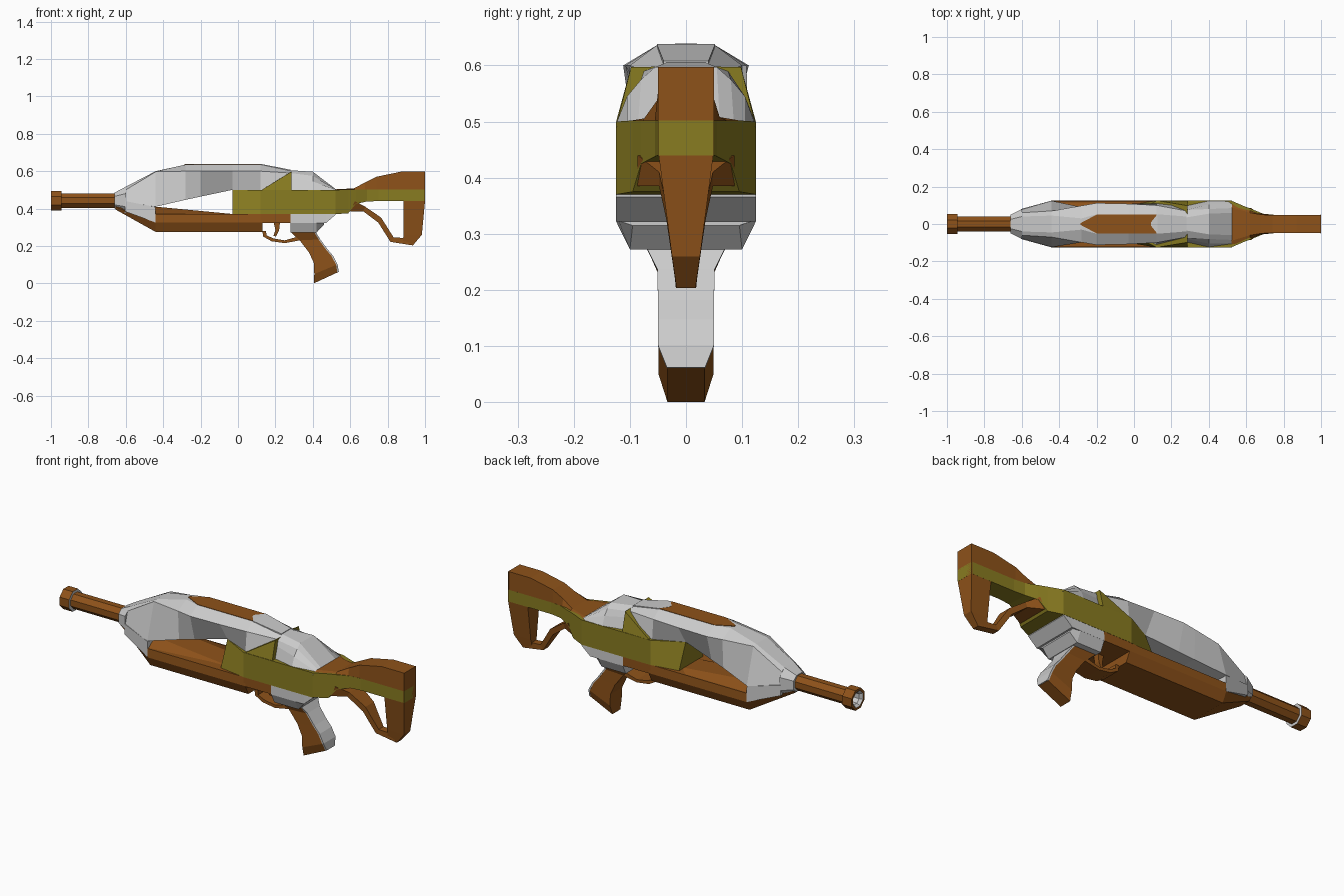
import bpy, bmesh, math

BROWN = ("brown", (0.27, 0.085, 0.01, 1))
OLIVE = ("olive", (0.25, 0.20, 0.015, 1))


def material(col):
    m = bpy.data.materials.get(col[0]) or bpy.data.materials.new(col[0])
    m.diffuse_color = col[1]
    return m


def skin(name, rings, col=None, cap_start=True, cap_end=True):
    """Flat-faced surface through equal-sized rings of points."""
    n = len(rings[0])
    verts = [p for r in rings for p in r]
    faces = [(i * n + j, i * n + (j + 1) % n, (i + 1) * n + (j + 1) % n, (i + 1) * n + j)
             for i in range(len(rings) - 1) for j in range(n)]
    if cap_start:
        faces.append(tuple(range(n - 1, -1, -1)))
    if cap_end:
        faces.append(tuple(range(len(verts) - n, len(verts))))
    me = bpy.data.meshes.new(name)
    me.from_pydata(verts, [], faces)
    bm = bmesh.new()
    bm.from_mesh(me)
    bmesh.ops.recalc_face_normals(bm, faces=bm.faces)
    bm.to_mesh(me)
    bm.free()
    ob = bpy.data.objects.new(name, me)
    bpy.context.collection.objects.link(ob)
    if col:
        me.materials.append(material(col))
    return ob


def mirrored(half):
    return half + [(x, -y, z) for x, y, z in reversed(half)]


def loft(name, stations, col=None):
    """Stations along x: (x, [(y, z) half section from top to bottom])."""
    return skin(name, [mirrored([(x, y, z) for y, z in sec]) for x, sec in stations], col)


def strip(name, rows, col=None):
    """Bar following a side path: (outer x, outer z, inner x, inner z, half width)."""
    return skin(name, [mirrored([(a, w, b), (c, w, d)]) for a, b, c, d, w in rows], col)


def turned(name, profile, col=None, **caps):
    """Eight-sided turned part on the bore axis from (x, radius) pairs."""
    angs = [math.radians(22.5 + 45 * k) for k in range(8)]
    return skin(name, [[(x, r * math.cos(a), 0.442 + r * math.sin(a)) for a in angs]
                       for x, r in profile], col, **caps)


# Barrel and muzzle
turned("barrel", [(-0.95, 0.042), (-0.6, 0.042)], BROWN)
turned("muzzle_ring", [(-0.945, 0.057), (-1.0, 0.057), (-1.0, 0.044)], BROWN,
       cap_start=False, cap_end=False)
turned("muzzle_bore", [(-1.0, 0.044), (-0.985, 0.032), (-0.955, 0.032)], cap_start=False)
turned("muzzle_collar", [(-0.945, 0.057), (-0.945, 0.041)], cap_start=False, cap_end=False)

# Nose collar and lower nose cheeks
loft("nose", [
    (-0.66, [(0.025, 0.485), (0.05, 0.465), (0.05, 0.42), (0.025, 0.40)]),
    (-0.60, [(0.04, 0.517), (0.08, 0.48), (0.08, 0.41), (0.05, 0.37)])])
loft("lower_nose", [
    (-0.605, [(0.05, 0.45), (0.08, 0.44), (0.08, 0.385)]),
    (-0.44, [(0.06, 0.41), (0.124, 0.408), (0.125, 0.325)])])

# Upper shroud, undercut along its lower edge
loft("upper_shroud", [
    (-0.60, [(0.04, 0.517), (0.06, 0.50), (0.08, 0.43)]),
    (-0.44, [(0.045, 0.60), (0.07, 0.597), (0.124, 0.41)]),
    (-0.28, [(0.03, 0.635), (0.098, 0.60), (0.09, 0.447)]),
    (-0.20, [(0.052, 0.636), (0.112, 0.60), (0.075, 0.464)]),
    (-0.03, [(0.052, 0.636), (0.108, 0.60), (0.045, 0.50)]),
    (0.12, [(0.052, 0.636), (0.10, 0.60), (0.11, 0.495)]),
    (0.28, [(0.035, 0.605), (0.07, 0.59), (0.10, 0.495)])])
loft("top_panel", [(x, [(w, 0.638), (w, 0.625)]) for x, w in
                   [(-0.285, 0.005), (-0.2, 0.05), (0.12, 0.05)]], BROWN)
loft("top_panel_end", [(x, [(w, z), (w, 0.58)]) for x, w, z in
                       [(0.09, 0.008, 0.639), (0.125, 0.052, 0.638), (0.28, 0.04, 0.608)]])
loft("side_fin", [
    (0.13, [(0.05, 0.502), (0.124, 0.502), (0.125, 0.49)]),
    (0.285, [(0.05, 0.598), (0.098, 0.597), (0.125, 0.49)])], OLIVE)

# Rear hump behind the fin
loft("rear_hump", [
    (0.28, [(0.035, 0.605), (0.075, 0.59), (0.08, 0.56), (0.10, 0.49)]),
    (0.40, [(0.055, 0.597), (0.08, 0.575), (0.105, 0.545), (0.125, 0.495)]),
    (0.525, [(0.06, 0.502), (0.085, 0.502), (0.105, 0.50), (0.125, 0.49)])])

# Receiver band: tapered front, running back into the stock stripe
loft("receiver_band", [(x, [(w, t), (w2, b)]) for x, w, w2, t, b in [
    (-0.03, 0.045, 0.10, 0.50, 0.37), (0.12, 0.125, 0.125, 0.50, 0.37),
    (0.52, 0.125, 0.125, 0.50, 0.37), (0.59, 0.095, 0.095, 0.502, 0.375),
    (0.63, 0.08, 0.08, 0.502, 0.425), (0.69, 0.055, 0.055, 0.502, 0.438),
    (0.75, 0.049, 0.049, 0.502, 0.44), (1.0, 0.049, 0.049, 0.502, 0.44)]], OLIVE)

# Handguard with its raised front wedge
loft("handguard", [
    (-0.655, [(0.035, 0.42), (0.045, 0.41), (0.03, 0.395)]),
    (-0.44, [(0.122, 0.37), (0.125, 0.325), (0.10, 0.275)]),
    (0.13, [(0.122, 0.37), (0.125, 0.325), (0.10, 0.275)])], BROWN)
loft("handguard_wedge", [(-0.44, [(0.06, 0.41), (0.12, 0.365)]),
                         (-0.03, [(0.06, 0.371), (0.12, 0.365)])], BROWN)

# Lower receiver
loft("lower_receiver_front", [(x, [(0.124, 0.372), (0.124, 0.323)]) for x in (0.12, 0.28)], BROWN)
loft("lower_receiver_rear", [(x, [(0.124, 0.37), (0.125, z)]) for x, z in
                             [(0.28, 0.322), (0.47, 0.322), (0.52, 0.366)]])
loft("grip_mount", [(0.28, [(0.125, 0.323), (0.10, 0.272)]),
                    (0.42, [(0.125, 0.323), (0.10, 0.272)]),
                    (0.46, [(0.12, 0.323), (0.095, 0.315)])])

# Grip with grey backstrap
grip = [(0.28, 0.275, 0.41, 0.275, 0.07), (0.33, 0.23, 0.435, 0.235, 0.05),
        (0.38, 0.165, 0.475, 0.18, 0.049), (0.405, 0.11, 0.505, 0.145, 0.049),
        (0.408, 0.05, 0.528, 0.10, 0.049), (0.405, 0.0, 0.535, 0.06, 0.033)]
strip("grip", grip, BROWN)
strip("grip_backstrap", [(c - 0.004, d, c + 0.004, d + 0.002, w + 0.001)
                         for a, b, c, d, w in grip])

# Trigger guard and trigger
strip("trigger_guard", [
    (0.13, 0.28, 0.15, 0.28, 0.05), (0.135, 0.25, 0.152, 0.257, 0.05),
    (0.18, 0.225, 0.19, 0.24, 0.05), (0.25, 0.215, 0.25, 0.23, 0.05),
    (0.33, 0.23, 0.32, 0.25, 0.05)], BROWN)
strip("trigger", [(0.19, 0.33, 0.225, 0.33, 0.015), (0.20, 0.285, 0.22, 0.285, 0.015),
                  (0.19, 0.255, 0.203, 0.25, 0.012)], BROWN)

# Stock: comb, rear post and lower strut
loft("stock_comb", [(x, [(w, t), (w2, 0.498)]) for x, w, w2, t in [
    (0.52, 0.09, 0.122, 0.503), (0.62, 0.06, 0.08, 0.508), (0.68, 0.05, 0.056, 0.54),
    (0.74, 0.048, 0.049, 0.57), (0.87, 0.048, 0.049, 0.597), (1.0, 0.048, 0.049, 0.597)]], BROWN)
loft("butt_plate", [(x, [(0.0495, 0.597), (0.0495, 0.44)]) for x in (0.996, 1.0)], BROWN)
strip("stock_post", [(0.885, 0.442, 1.0, 0.442, 0.049), (0.885, 0.26, 0.983, 0.26, 0.025),
                     (0.88, 0.215, 0.935, 0.203, 0.017)], BROWN)
strip("stock_strut", [
    (0.60, 0.385, 0.625, 0.44, 0.086), (0.67, 0.385, 0.68, 0.41, 0.048),
    (0.75, 0.325, 0.765, 0.352, 0.035), (0.815, 0.222, 0.832, 0.246, 0.02),
    (0.935, 0.203, 0.90, 0.242, 0.018)], BROWN)
